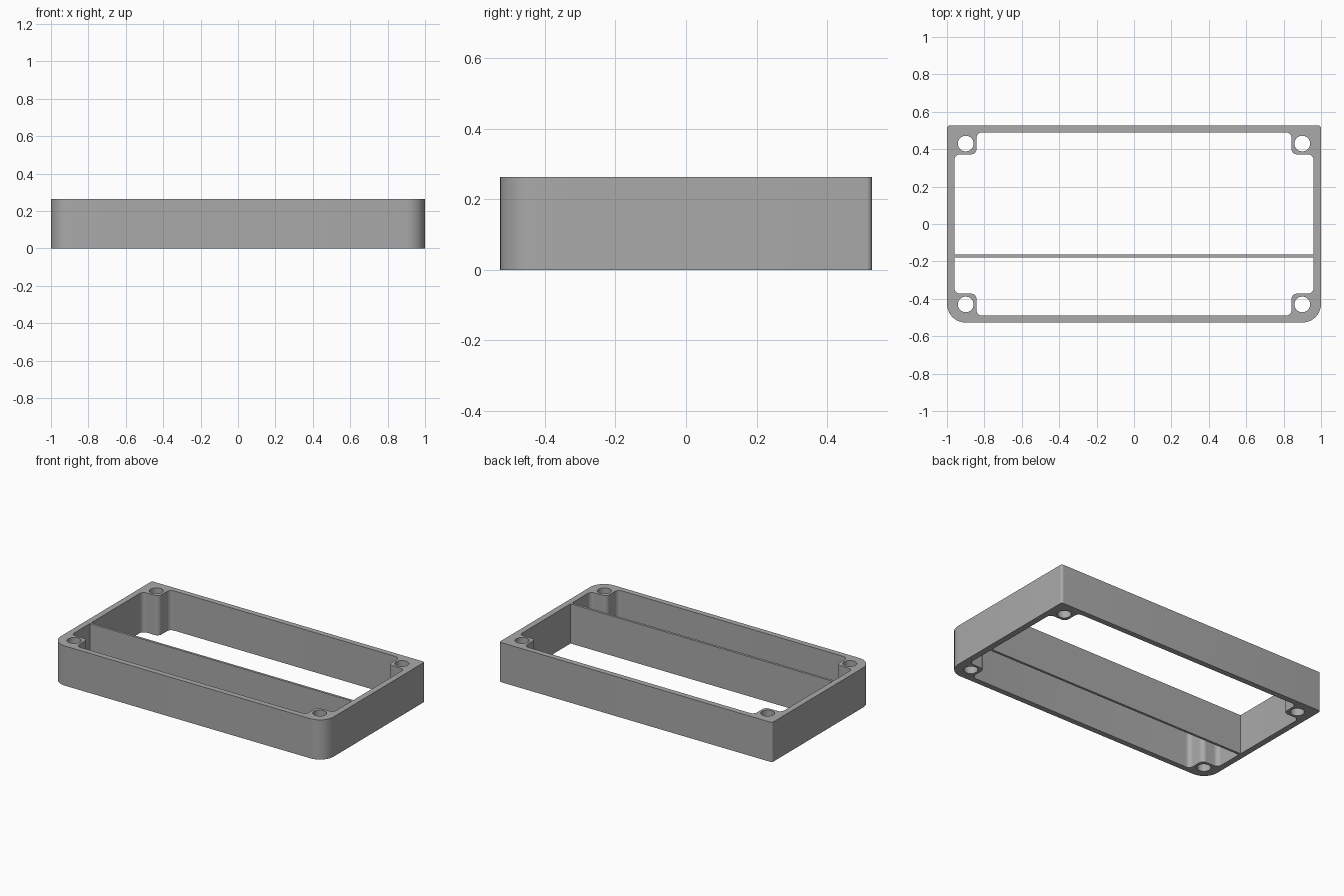
import bpy, bmesh, math
from mathutils import Vector

if "Cube" in bpy.data.objects:
    bpy.data.objects.remove(bpy.data.objects["Cube"], do_unlink=True)

HEIGHT = 0.263
HALF_X, HALF_Y = 1.0, 0.527
IN_X, IN_Y = 0.96, 0.49
BOSS_X, BOSS_Y = 0.842, 0.372
HOLE_X, HOLE_Y, HOLE_R = 0.9, 0.43, 0.042

grey = bpy.data.materials.new("Grey plastic")
grey.use_nodes = True
colour = (0.4, 0.4, 0.4, 1)
grey.diffuse_color = colour
grey.node_tree.nodes["Principled BSDF"].inputs["Base Color"].default_value = colour


def rounded(corners, steps=10):
    """Outline with a quarter arc at every right-angled (x, y, radius) corner."""
    out = []
    for i, (x, y, r) in enumerate(corners):
        p = Vector((x, y))
        d0 = (Vector(corners[i - 1][:2]) - p).normalized()
        d1 = (Vector(corners[(i + 1) % len(corners)][:2]) - p).normalized()
        centre = p + r * (d0 + d1)
        for k in range(steps + 1):
            t = math.pi / 2 * k / steps
            out.append(centre - r * (d1 * math.cos(t) + d0 * math.sin(t)))
    return out


def circle(cx, cy, r, n=40):
    return [Vector((cx + r * math.cos(2 * math.pi * k / n),
                    cy + r * math.sin(2 * math.pi * k / n))) for k in range(n)]


def extruded(name, outlines):
    """Flat filled outlines, extruded from the ground to full height."""
    curve = bpy.data.curves.new(name, 'CURVE')
    curve.dimensions = '2D'
    curve.fill_mode = 'BOTH'
    curve.extrude = HEIGHT / 2
    for outline in outlines:
        spline = curve.splines.new('POLY')
        spline.points.add(len(outline) - 1)
        for point, co in zip(spline.points, outline):
            point.co = (co.x, co.y, 0, 1)
        spline.use_cyclic_u = True
    helper = bpy.data.objects.new(name + " outline", curve)
    bpy.context.collection.objects.link(helper)
    bpy.context.view_layer.update()
    graph = bpy.context.evaluated_depsgraph_get()
    mesh = bpy.data.meshes.new_from_object(helper.evaluated_get(graph))
    bpy.data.objects.remove(helper, do_unlink=True)

    # Weld the caps to the walls
    bm = bmesh.new()
    bm.from_mesh(mesh)
    bmesh.ops.remove_doubles(bm, verts=bm.verts, dist=0.0001)
    bmesh.ops.translate(bm, verts=bm.verts, vec=(0, 0, HEIGHT / 2))
    bmesh.ops.recalc_face_normals(bm, faces=bm.faces)
    bm.to_mesh(mesh)
    bm.free()
    mesh.name = name
    mesh.materials.clear()
    mesh.materials.append(grey)
    obj = bpy.data.objects.new(name, mesh)
    bpy.context.collection.objects.link(obj)
    bpy.ops.object.select_all(action='DESELECT')
    obj.select_set(True)
    bpy.context.view_layer.objects.active = obj
    bpy.ops.object.shade_smooth_by_angle(angle=math.radians(35))
    return obj


# Outer wall: large radius at the front corners, tight at the back
outer = rounded([(HALF_X, -HALF_Y, 0.1), (HALF_X, HALF_Y, 0.015),
                 (-HALF_X, HALF_Y, 0.015), (-HALF_X, -HALF_Y, 0.1)])

# Opening, stepping around a screw boss in each corner
step = [(IN_X, BOSS_Y), (BOSS_X, BOSS_Y), (BOSS_X, IN_Y)]
opening = []
for sx, sy in ((1, 1), (-1, 1), (-1, -1), (1, -1)):
    corner = [(sx * x, sy * y, 0.03) for x, y in step]
    opening += corner if sx * sy > 0 else corner[::-1]

# Screw holes
holes = [circle(sx * HOLE_X, sy * HOLE_Y, HOLE_R) for sx in (1, -1) for sy in (1, -1)]

extruded("frame", [outer, rounded(opening)] + holes)

# Thin wall across the opening
extruded("divider", [[Vector(p) for p in ((-IN_X, -0.179), (IN_X, -0.179),
                                          (IN_X, -0.163), (-IN_X, -0.163))]])
